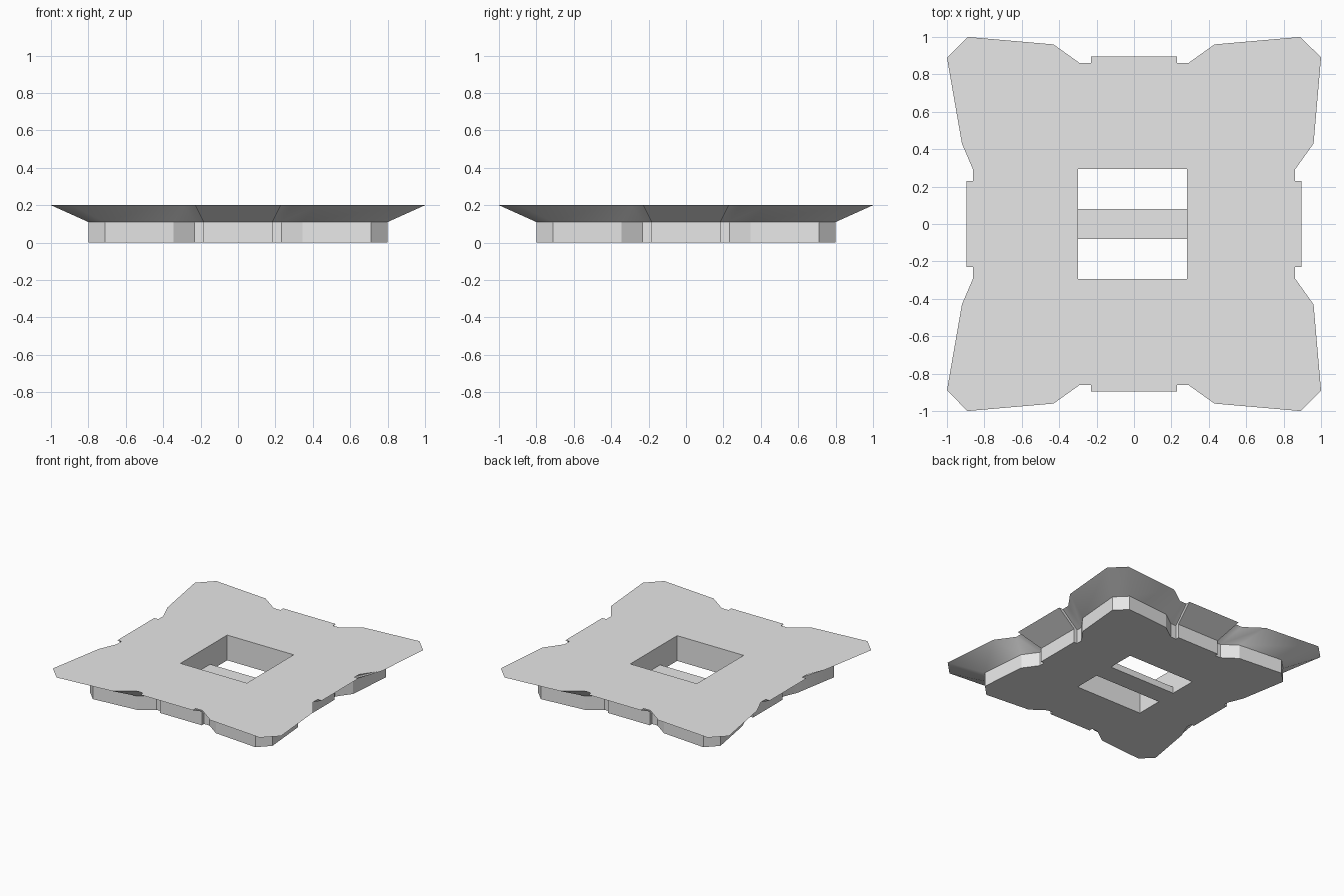
import bpy, bmesh, math
from mathutils import Matrix

cube = bpy.data.objects.get("Cube")
if cube:
    bpy.data.objects.remove(cube, do_unlink=True)

grey = bpy.data.materials.new("light grey")
grey.use_nodes = True
grey.diffuse_color = (0.8, 0.8, 0.8, 1)
grey.node_tree.nodes["Principled BSDF"].inputs["Base Color"].default_value = (0.8, 0.8, 0.8, 1)


def add_object(name, bm):
    bmesh.ops.recalc_face_normals(bm, faces=bm.faces[:])
    mesh = bpy.data.meshes.new(name)
    bm.to_mesh(mesh)
    bm.free()
    mesh.materials.append(grey)
    obj = bpy.data.objects.new(name, mesh)
    bpy.context.collection.objects.link(obj)
    return obj


def ring(bm, points, z, scale=1.0):
    verts = [bm.verts.new((x * scale, y * scale, z)) for x, y in points]
    edges = [bm.edges.new((v, verts[i - 1])) for i, v in enumerate(verts)]
    return verts, edges


def bridge(bm, a, b):
    for i in range(len(a)):
        bm.faces.new((a[i - 1], a[i], b[i], b[i - 1]))


# One side of the outline, turned four times; the left waist is slightly narrower
half = [(0.89, 1.0), (0.43, 0.96), (0.29, 0.86), (0.23, 0.86), (0.23, 0.895)]
side = half + [(-x, y) for x, y in reversed(half)]
outline = []
for k in range(4):
    turn = Matrix.Rotation(k * math.pi / 2, 2)
    for x, y in side:
        if k == 1 and y == 0.96:
            y = 0.92
        c, s = round(turn[0][0]), round(turn[1][0])
        outline.append((c * x - s * y, s * x + c * y))

LEFT, RIGHT, DEPTH = -0.3, 0.283, 0.293
window = [(LEFT, -DEPTH), (RIGHT, -DEPTH), (RIGHT, DEPTH), (LEFT, DEPTH)]

# Plate: upright base wall, flared rim and square window
bm = bmesh.new()
base, base_edges = ring(bm, outline, 0, 0.8)
neck, _ = ring(bm, outline, 0.11, 0.8)
rim, rim_edges = ring(bm, outline, 0.2)
low, low_edges = ring(bm, window, 0)
high, high_edges = ring(bm, window, 0.2)
bridge(bm, base, neck)
bridge(bm, neck, rim)
bridge(bm, low, high)
for edges in (base_edges + low_edges, rim_edges + high_edges):
    bmesh.ops.triangle_fill(bm, edges=edges, use_beauty=True)
plate = add_object("flared_plate", bm)
bpy.ops.object.select_all(action="DESELECT")
plate.select_set(True)
bpy.context.view_layer.objects.active = plate
bpy.ops.object.shade_smooth_by_angle(angle=math.radians(29))

# Crossbar low in the window
bm = bmesh.new()
bmesh.ops.create_cube(bm, size=1)
bmesh.ops.scale(bm, vec=(RIGHT - LEFT, 0.16, 0.05), verts=bm.verts)
bmesh.ops.translate(bm, vec=((LEFT + RIGHT) / 2, 0, 0.025), verts=bm.verts)
add_object("window_crossbar", bm)
